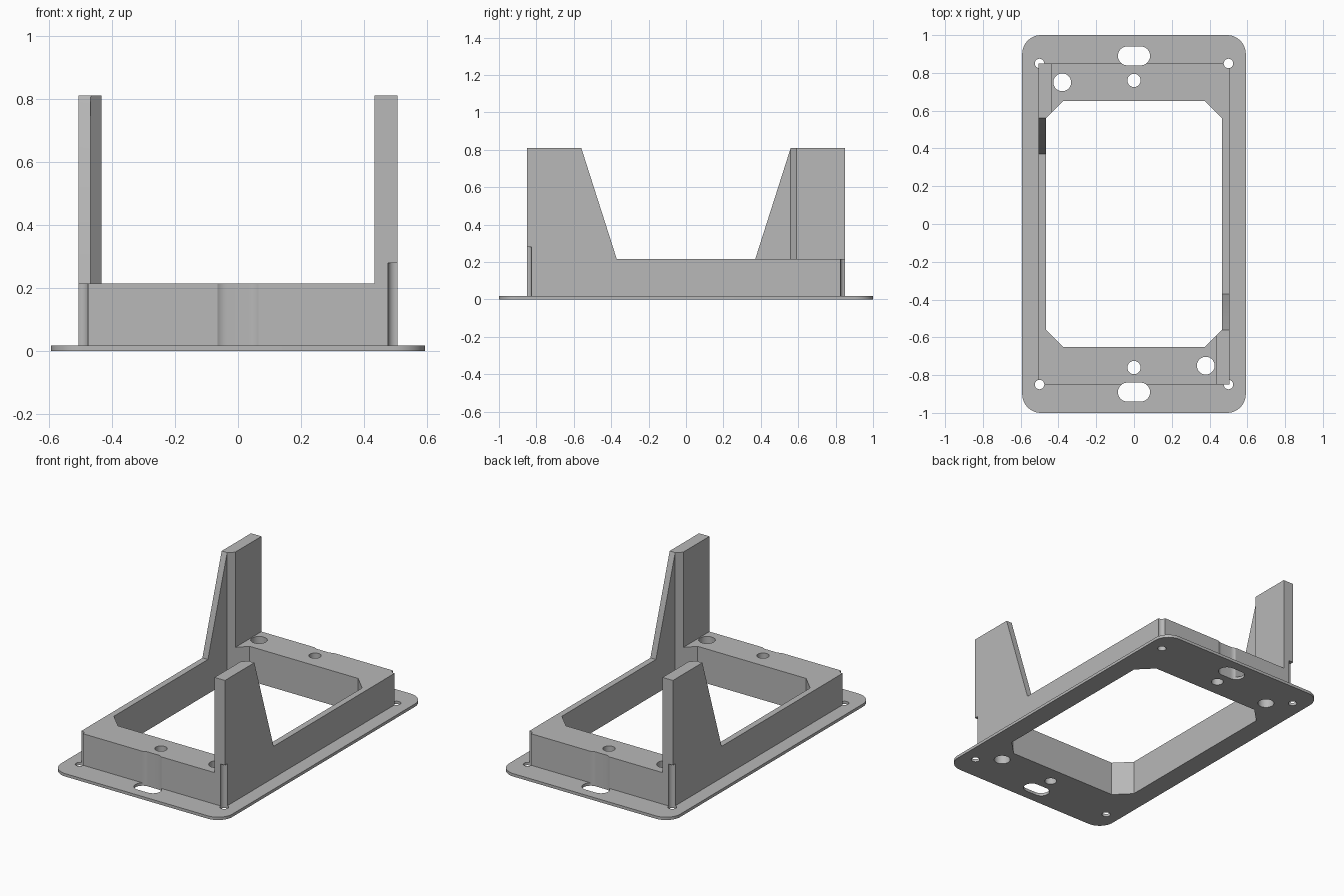
import bpy, bmesh, math
from mathutils import Matrix

if "Cube" in bpy.data.objects:
    bpy.data.objects.remove(bpy.data.objects["Cube"], do_unlink=True)

PLATE_T, FRAME_TOP, WALL_TOP, HOLE_TOP = 0.018, 0.215, 0.81, 0.28
HALF_X, HALF_Y = 0.505, 0.85

grey = bpy.data.materials.new("Matte grey")
grey.use_nodes = True
grey.diffuse_color = (0.48, 0.48, 0.48, 1)
grey.node_tree.nodes["Principled BSDF"].inputs["Base Color"].default_value = (0.48, 0.48, 0.48, 1)


def prism(name, outline, low, high, matrix=Matrix()):
    """Extrude a flat outline along z, then place it with a matrix."""
    bm = bmesh.new()
    face = bm.faces.new([bm.verts.new((x, y, low)) for x, y in outline])
    ext = bmesh.ops.extrude_face_region(bm, geom=[face])
    verts = [g for g in ext["geom"] if isinstance(g, bmesh.types.BMVert)]
    bmesh.ops.translate(bm, verts=verts, vec=(0, 0, high - low))
    bmesh.ops.transform(bm, matrix=matrix, verts=bm.verts)
    bmesh.ops.recalc_face_normals(bm, faces=bm.faces)
    mesh = bpy.data.meshes.new(name)
    bm.to_mesh(mesh)
    bm.free()
    mesh.materials.append(grey)
    obj = bpy.data.objects.new(name, mesh)
    bpy.context.collection.objects.link(obj)
    return obj


def rounded(cx, cy, hx, hy, r, steps=12):
    """Rounded rectangle outline; a circle or slot when r fills the half size."""
    pts = []
    for i, (sx, sy) in enumerate([(1, 1), (-1, 1), (-1, -1), (1, -1)]):
        for k in range(steps + 1):
            a = math.pi / 2 * (i + k / steps)
            p = (cx + sx * (hx - r) + r * math.cos(a), cy + sy * (hy - r) + r * math.sin(a))
            if not pts or math.dist(p, pts[-1]) > 1e-5:
                pts.append(p)
    if math.dist(pts[0], pts[-1]) < 1e-5:
        pts.pop()
    return pts


def combine(target, tool, operation):
    """Apply a boolean and discard the tool object."""
    mod = target.modifiers.new(operation, 'BOOLEAN')
    mod.operation, mod.solver, mod.object = operation, 'EXACT', tool
    bpy.context.view_layer.objects.active = target
    bpy.ops.object.modifier_apply(modifier=mod.name)
    bpy.data.objects.remove(tool, do_unlink=True)


# Raised box on which the uprights stand
frame = prism("mounting_frame", rounded(0, 0, 0.592, 1.0, 0.1), 0, PLATE_T)
box = prism("raised_box", [(-HALF_X, -HALF_Y), (HALF_X, -HALF_Y), (HALF_X, HALF_Y), (-HALF_X, HALF_Y)],
            0.005, FRAME_TOP)
combine(frame, box, 'UNION')

# Two tapered uprights on opposite corners: side profile (y, z) extruded along x
profile = [(-HALF_Y, 0.1), (-0.37, 0.1), (-0.37, FRAME_TOP), (-0.56, WALL_TOP), (-HALF_Y, WALL_TOP)]
to_side = Matrix(((0, 0, 1, 0), (1, 0, 0, 0), (0, 1, 0, 0), (0, 0, 0, 1)))
for turn in (0, math.pi):
    upright = prism("upright", profile, 0.433, HALF_X, Matrix.Rotation(turn, 4, 'Z') @ to_side)
    combine(frame, upright, 'UNION')

# Central opening with chamfered corners, which also trims the uprights
ox, oy, c = 0.467, 0.65, 0.092
opening = [(ox, oy - c), (ox - c, oy), (c - ox, oy), (-ox, oy - c),
           (-ox, c - oy), (c - ox, -oy), (ox - c, -oy), (ox, c - oy)]
combine(frame, prism("opening_cutter", opening, -0.1, 1.0), 'DIFFERENCE')

# Screw slots, screw holes, cable holes and corner holes
for s in (1, -1):
    cuts = [(0, s * 0.89, 0.085, 0.05), (0, s * 0.76, 0.035, 0.035), (-s * 0.38, s * 0.75, 0.047, 0.047),
            (0.5, s * HALF_Y, 0.025, 0.025), (-0.5, s * HALF_Y, 0.025, 0.025)]
    for x, y, hx, hy in cuts:
        cutter = prism("hole_cutter", rounded(x, y, hx, hy, hy), -0.1, HOLE_TOP)
        combine(frame, cutter, 'DIFFERENCE')

# Smooth the round parts, keep edges sharp
bpy.ops.object.select_all(action='DESELECT')
frame.select_set(True)
bpy.context.view_layer.objects.active = frame
bpy.ops.object.shade_smooth_by_angle(angle=math.radians(30))
